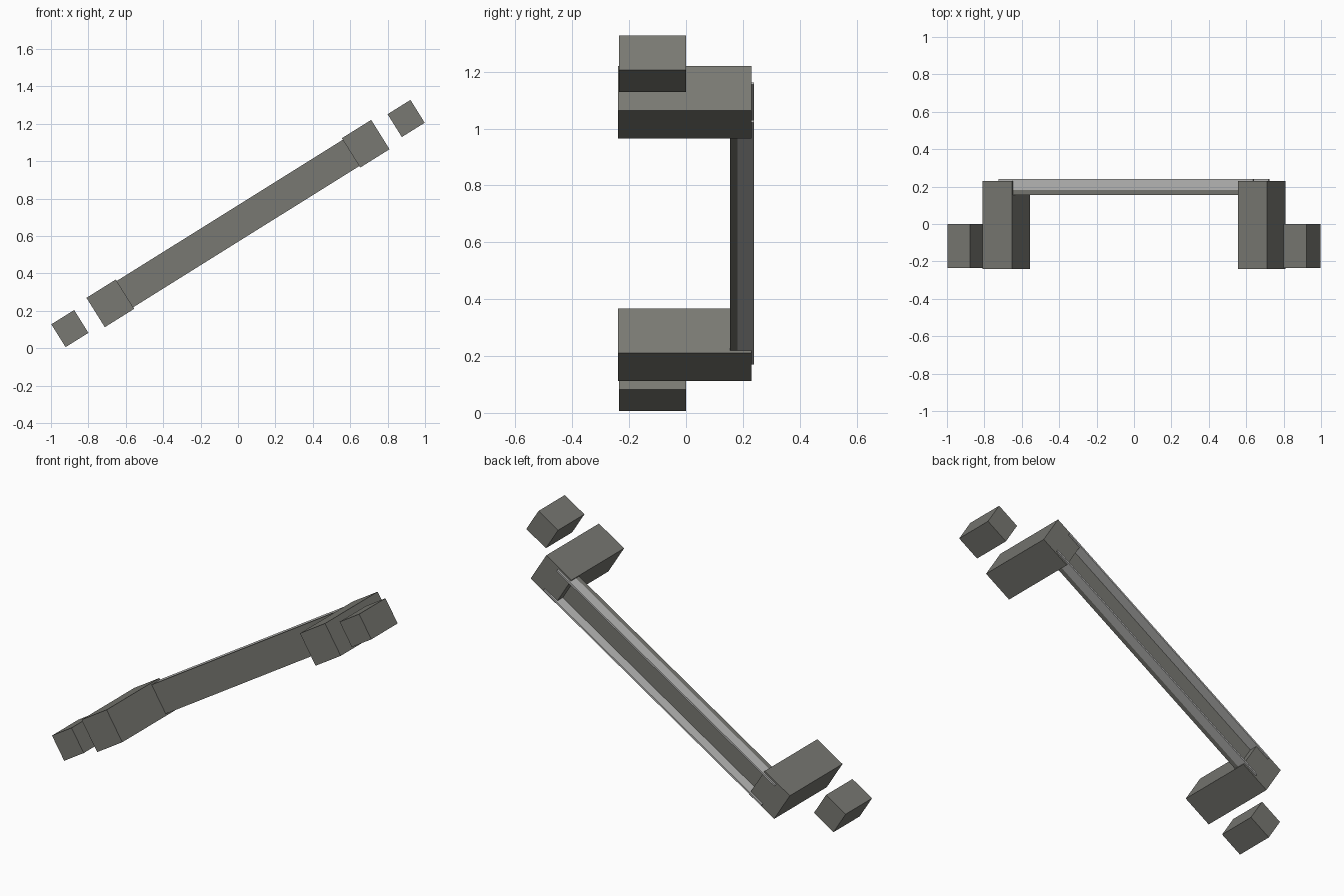
import bpy, math
from mathutils import Matrix, Vector

cube = bpy.data.objects.get("Cube")
if cube:
    bpy.data.objects.remove(cube)


def material(name, color):
    m = bpy.data.materials.new(name)
    m.use_nodes = True
    m.diffuse_color = color
    m.node_tree.nodes["Principled BSDF"].inputs["Base Color"].default_value = color
    return m


dark_grey = material("dark grey", (0.19, 0.19, 0.17, 1))
light_grey = material("light grey", (0.5, 0.5, 0.49, 1))

# Everything lies along one sloping axis through the middle of the model
SLOPE = Matrix.Translation((0, 0, 0.667)) @ Matrix.Rotation(math.radians(-32), 4, "Y")


def box(name, low, high, mat):
    """Box between two corners: along the slope, depth, across the slope."""
    low, high = Vector(low), Vector(high)
    bpy.ops.mesh.primitive_cube_add(size=1)
    ob = bpy.context.object
    ob.name = name
    size = Matrix.Diagonal(high - low).to_4x4()
    ob.data.transform(SLOPE @ Matrix.Translation((low + high) / 2) @ size)
    ob.data.materials.append(mat)
    return ob


def end_block(name, centre, half, front, back):
    box(name, (centre - half, front, -half), (centre + half, back, half), dark_grey)


# Brackets and loose end blocks, mirrored along the slope
for side, sign in (("right", -1), ("left", 1)):
    end_block(side + "_bracket", sign * 0.805, 0.0925, -0.24, 0.23)
    end_block(side + "_end_block", sign * 1.06, 0.072, -0.235, 0)

# Channel rail: dark web in front, thin light flanges behind
HALF, WIDTH, LIP = 0.803, 0.083, 0.01
box("rail_web", (-HALF, 0.155, -WIDTH), (HALF, 0.182, WIDTH), dark_grey)
box("upper_flange", (-HALF, 0.182, WIDTH - LIP), (HALF, 0.24, WIDTH), light_grey)
box("lower_flange", (-HALF, 0.182, -WIDTH), (HALF, 0.24, LIP - WIDTH), light_grey)
